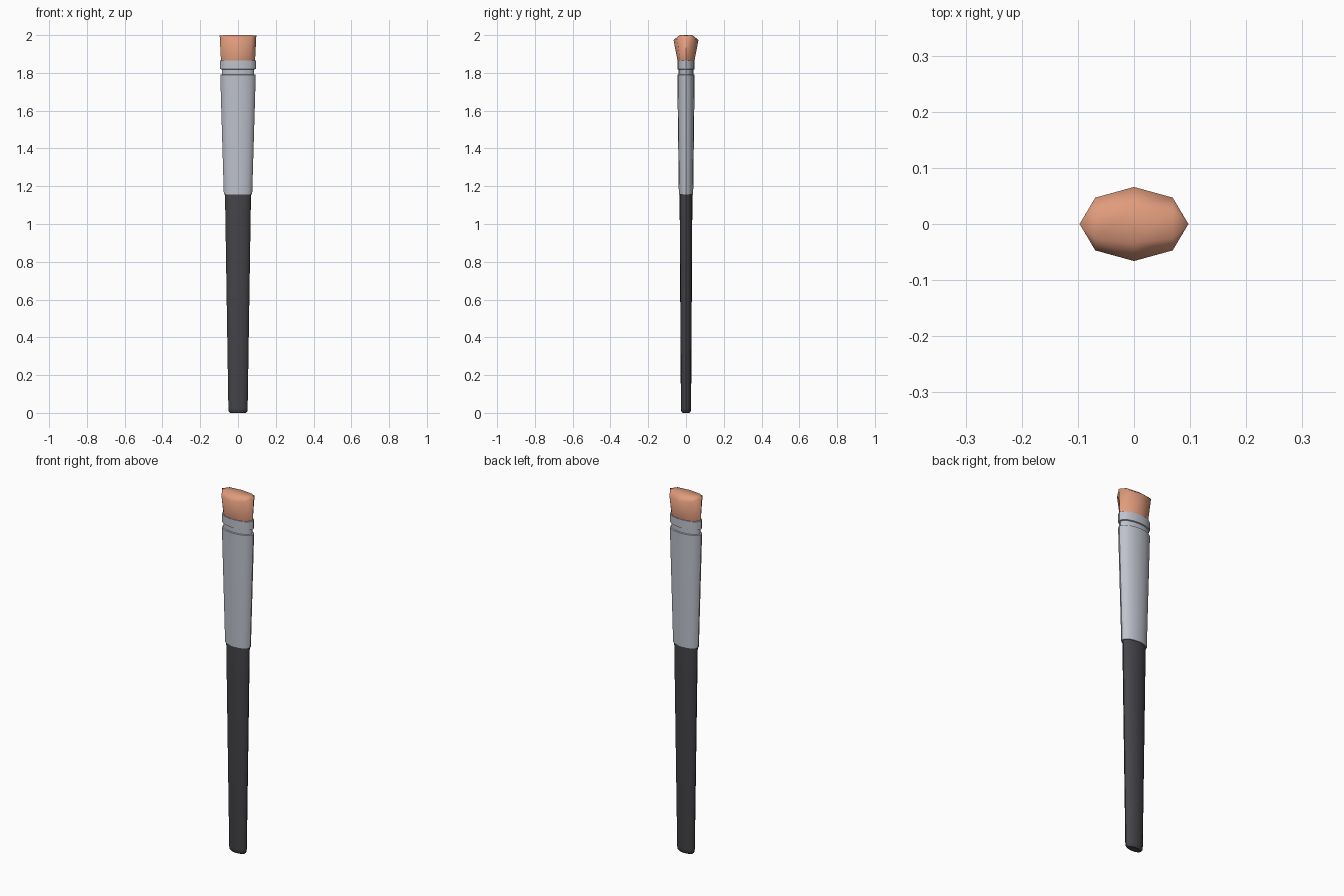
import bpy, bmesh, math

if "Cube" in bpy.data.objects:
    bpy.data.objects.remove(bpy.data.objects["Cube"])


def material(name, rgb):
    m = bpy.data.materials.new(name)
    m.diffuse_color = (*rgb, 1)
    m.use_nodes = True
    m.node_tree.nodes["Principled BSDF"].inputs["Base Color"].default_value = m.diffuse_color
    return m


def oval(n, rx, ry, z):
    return [(rx * math.cos(2 * math.pi * i / n), ry * math.sin(2 * math.pi * i / n), z)
            for i in range(n)]


def finish(bm, name, mat, angle):
    bmesh.ops.recalc_face_normals(bm, faces=bm.faces)
    me = bpy.data.meshes.new(name)
    bm.to_mesh(me)
    bm.free()
    ob = bpy.data.objects.new(name, me)
    bpy.context.collection.objects.link(ob)
    me.materials.append(mat)
    bpy.ops.object.select_all(action='DESELECT')
    ob.select_set(True)
    bpy.context.view_layer.objects.active = ob
    bpy.ops.object.shade_smooth_by_angle(angle=math.radians(angle))
    return ob


def loft(bm, rings, cap_top=True):
    """Skin a list of closed rings from bottom to top."""
    loops = [[bm.verts.new(p) for p in r] for r in rings]
    n = len(loops[0])
    for a, b in zip(loops, loops[1:]):
        for i in range(n):
            j = (i + 1) % n
            bm.faces.new((a[i], a[j], b[j], b[i]))
    bm.faces.new(loops[0][::-1])
    if cap_top:
        bm.faces.new(loops[-1])
    return loops


def oval_part(name, profile, mat, n=16):
    bm = bmesh.new()
    loft(bm, [oval(n, *p) for p in profile])
    return finish(bm, name, mat, 35)


black = material("handle black", (0.06, 0.06, 0.068))
silver = material("ferrule silver", (0.52, 0.54, 0.61))
tan = material("bristle tan", (0.74, 0.33, 0.205))

# Tapered handle with a rounded foot: (half width, half depth, height)
oval_part("handle", [(0.041, 0.018, 0), (0.049, 0.025, 0.008), (0.051, 0.027, 0.025),
                     (0.069, 0.034, 1.17)], black)

# Metal ferrule with a groove below its top band
oval_part("ferrule", [(0.075, 0.038, 1.155), (0.094, 0.046, 1.79), (0.086, 0.040, 1.792),
                      (0.086, 0.040, 1.818), (0.094, 0.046, 1.82), (0.094, 0.046, 1.866)],
          silver)

# Eight-sided bristle head, flaring front and back, with a crowned top
bm = bmesh.new()
base = [(x, y, 1.86) for x, y, z in oval(8, 0.09, 0.044, 0)]
rim = [(0.097, 0, 1.997), (0.069, 0.047, 1.98), (0, 0.066, 1.974), (-0.069, 0.047, 1.98),
       (-0.097, 0, 1.997), (-0.069, -0.047, 1.98), (0, -0.066, 1.974), (0.069, -0.047, 1.98)]
r = loft(bm, [base, rim], cap_top=False)[1]
t = {(i, s): bm.verts.new((0.07 * i, s * (0.026 if i else 0.034), 2.0))
     for i in (-1, 0, 1) for s in (-1, 1)}
for s, (a, b, c) in ((1, (1, 2, 3)), (-1, (7, 6, 5))):
    bm.faces.new((r[a], r[b], t[0, s], t[1, s]))
    bm.faces.new((r[b], r[c], t[-1, s], t[0, s]))
    bm.faces.new((r[0], r[a], t[1, s]))
    bm.faces.new((r[4], r[c], t[-1, s]))
for i in (0, 1):
    bm.faces.new((t[i - 1, -1], t[i, -1], t[i, 1], t[i - 1, 1]))
bm.faces.new((r[0], t[1, 1], t[1, -1]))
bm.faces.new((r[4], t[-1, 1], t[-1, -1]))
finish(bm, "bristles", tan, 60)
